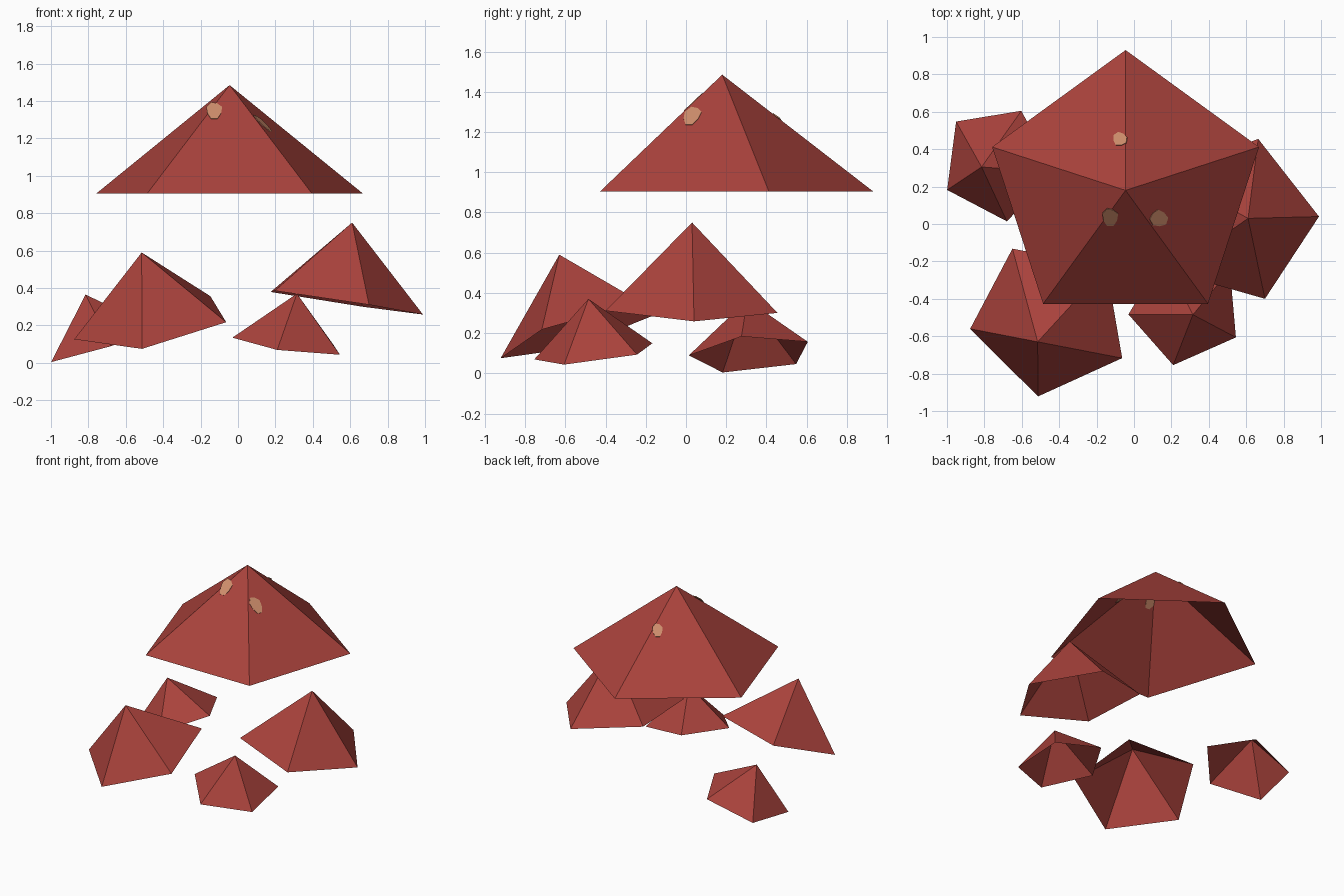
import bpy, bmesh, math
from mathutils import Vector

if "Cube" in bpy.data.objects:
    bpy.data.objects.remove(bpy.data.objects["Cube"])


def material(name, colour):
    m = bpy.data.materials.new(name)
    m.diffuse_color = (*colour, 1)
    m.use_nodes = True
    m.node_tree.nodes["Principled BSDF"].inputs["Base Color"].default_value = m.diffuse_color
    return m


RED = material("cap red", (0.40, 0.055, 0.045))
TAN = material("spot tan", (0.62, 0.27, 0.15))


def add_object(name, bm, mat):
    mesh = bpy.data.meshes.new(name)
    bm.to_mesh(mesh)
    bm.free()
    mesh.materials.append(mat)
    obj = bpy.data.objects.new(name, mesh)
    bpy.context.collection.objects.link(obj)
    return obj


def cap(name, centre, corner, apex):
    """Open five-sided pyramid; corner is the offset from centre to one rim vertex."""
    c, u, a = Vector(centre), Vector(corner), Vector(apex)
    axis = (a - c).normalized()
    radius = u.length
    u = (u - axis * u.dot(axis)).normalized() * radius
    v = axis.cross(u)
    bm = bmesh.new()
    tip = bm.verts.new(a)
    rim = [bm.verts.new(c + u * math.cos(t) + v * math.sin(t))
           for t in (math.tau * i / 5 for i in range(5))]
    for i in range(5):
        bm.faces.new((rim[i], rim[(i + 1) % 5], tip))
    return add_object(name, bm, RED)


# Large cap on top and four tilted small caps below
APEX = Vector((-0.045, 0.18, 1.485))
RADIUS, HEIGHT = 0.75, 0.58
cap("large_cap", APEX - Vector((0, 0, HEIGHT)), (0, RADIUS, 0), APEX)
cap("front_left_cap", (-0.450, -0.512, 0.215), (-0.065, -0.413, -0.130), (-0.515, -0.63, 0.59))
cap("right_cap", (0.545, 0.022, 0.327), (0.445, 0.018, -0.062), (0.61, 0.03, 0.75))
cap("front_cap", (0.279, -0.451, 0.098), (-0.069, -0.304, -0.025), (0.315, -0.485, 0.37))
cap("back_left_cap", (-0.733, 0.325, 0.096), (0.300, -0.049, 0.085), (-0.815, 0.305, 0.365))


def spot(name, x, y, facing, half_width, half_length):
    """Thin irregular plate through a large cap face, seen inside and outside."""
    f = math.radians(facing)
    out = Vector((math.cos(f), math.sin(f), 0))
    side = Vector((-math.sin(f), math.cos(f), 0))
    slope = HEIGHT / (RADIUS * math.cos(math.pi / 5))
    down = (out - Vector((0, 0, slope))).normalized()
    normal = side.cross(down)
    if normal.z < 0:
        normal.negate()
    centre = Vector((x, y, 0))
    centre.z = APEX.z - slope * (centre - APEX).dot(out)
    bm = bmesh.new()
    rings = []
    for h in (-0.003, 0.003):
        ring = []
        for i in range(8):
            t = math.tau * (i + 0.5) / 8
            r = 1.04 if i % 3 else 0.9
            ring.append(bm.verts.new(centre + normal * h
                                     + side * half_width * r * math.cos(t)
                                     + down * half_length * r * math.sin(t)))
        rings.append(ring)
        bm.faces.new(ring)
    for i in range(8):
        j = (i + 1) % 8
        bm.faces.new((rings[0][i], rings[0][j], rings[1][j], rings[1][i]))
    bmesh.ops.recalc_face_normals(bm, faces=bm.faces)
    add_object(name, bm, TAN)


# Pale spots on the large cap
spot("front_spot", -0.127, 0.037, -90, 0.044, 0.066)
spot("right_spot", 0.132, 0.030, -18, 0.046, 0.066)
spot("back_spot", -0.075, 0.453, 126, 0.038, 0.052)
